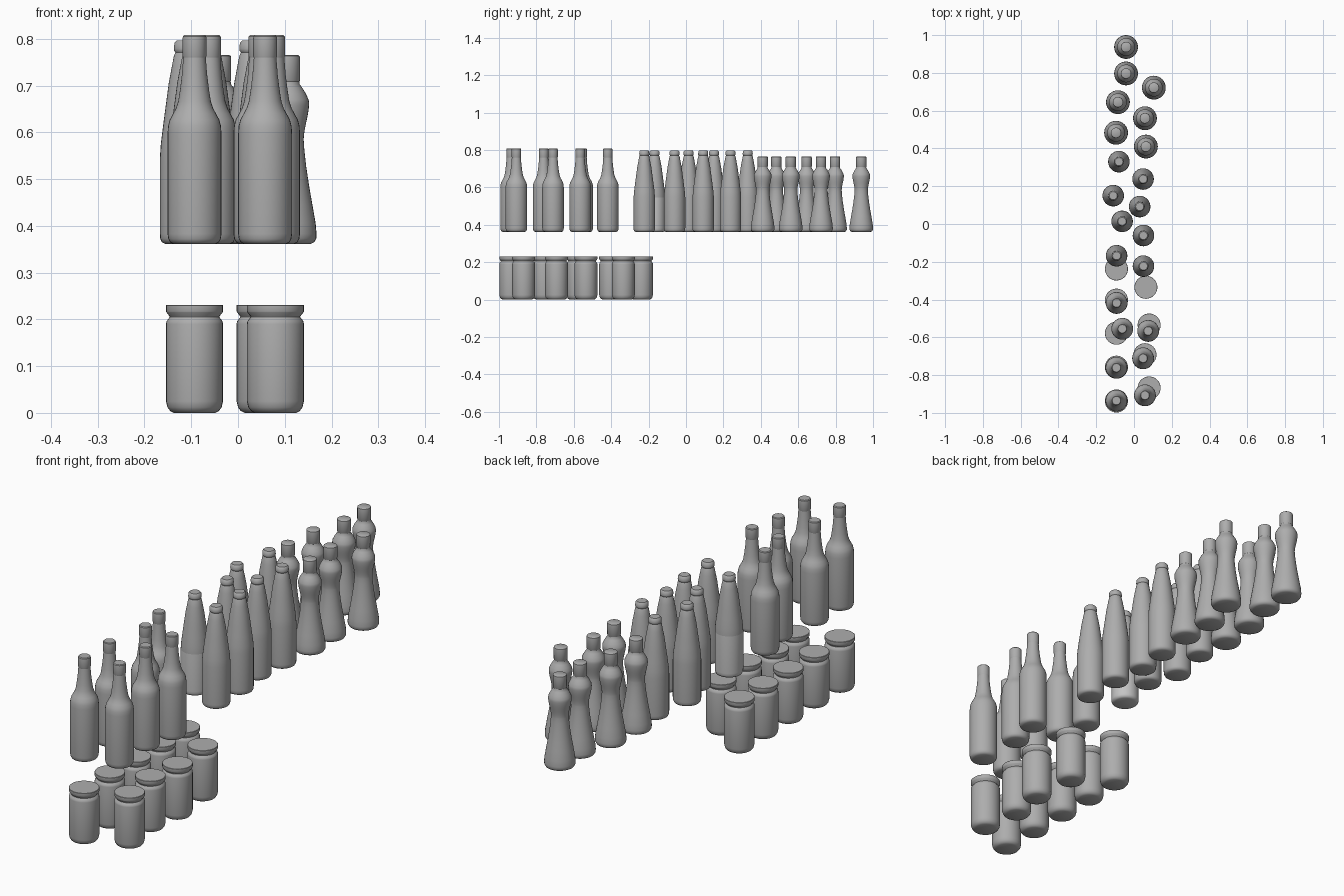
import bpy, bmesh, math

cube = bpy.data.objects.get("Cube")
if cube:
    bpy.data.objects.remove(cube, do_unlink=True)

SEGMENTS = 32
SHELF = 0.361  # height of the bottle row


def material(name, value):
    mat = bpy.data.materials.new(name)
    mat.use_nodes = True
    colour = (value, value, value, 1)
    mat.diffuse_color = colour
    mat.node_tree.nodes["Principled BSDF"].inputs["Base Color"].default_value = colour
    return mat


grey = material("plain grey", 0.42)
pale = material("pale label grey", 0.56)


def lathe(name, profile, ripple=None):
    """Spin (radius, height) points into a closed solid; ripple adds to the radius."""
    bm = bmesh.new()
    rings = []
    for r, z in profile:
        ring = []
        for i in range(SEGMENTS):
            a = math.tau * i / SEGMENTS
            rr = r + (ripple(a, z) if ripple else 0)
            ring.append(bm.verts.new((rr * math.cos(a), rr * math.sin(a), z)))
        rings.append(ring)
    for low, high in zip(rings, rings[1:]):
        for i in range(SEGMENTS):
            j = (i + 1) % SEGMENTS
            bm.faces.new((low[i], low[j], high[j], high[i]))
    bm.faces.new(rings[0][::-1])
    bm.faces.new(rings[-1])
    mesh = bpy.data.meshes.new(name)
    bm.to_mesh(mesh)
    bm.free()
    mesh.materials.append(grey)
    mesh.polygons.foreach_set("use_smooth", [True] * len(mesh.polygons))
    mesh.set_sharp_from_angle(angle=math.radians(40))
    return mesh


def place(name, meshes, spots, z=0):
    for n, (x, y) in enumerate(spots, 1):
        for part, mesh in meshes.items():
            ob = bpy.data.objects.new(f"{name}_{part}_{n}", mesh)
            ob.location = (x, y, z)
            bpy.context.collection.objects.link(ob)


# Storage jars with screw lids
jar = lathe("jar_body", [
    (.044, 0), (.052, .004), (.058, .012), (.061, .025), (.061, .190),
    (.060, .196), (.056, .201), (.053, .205), (.055, .216)])
lid = lathe("jar_lid", [(.053, .206), (.060, .215), (.061, .217), (.061, .230), (.060, .231)])
place("jar", {"body": jar, "lid": lid}, [
    (-.093, -.238), (-.093, -.403), (-.093, -.578), (-.093, -.758), (-.093, -.937),
    (.063, -.335), (.080, -.535), (.058, -.692), (.080, -.868)])

# Long-necked bottles
long_glass = lathe("long_neck_glass", [
    (.044, 0), (.052, .004), (.056, .011), (.0577, .022), (.0577, .235),
    (.0565, .253), (.053, .266), (.046, .279), (.040, .290), (.035, .305),
    (.031, .330), (.027, .362), (.024, .400)])
long_cap = lathe("long_neck_cap", [
    (.023, .396), (.0255, .402), (.0255, .438), (.025, .444), (.022, .447)])
place("long_neck_bottle", {"glass": long_glass, "cap": long_cap}, [
    (-.092, -.418), (-.062, -.555), (.075, -.566), (.048, -.711),
    (-.093, -.761), (.058, -.907), (-.093, -.935)], SHELF)

# Tapered bottles
taper_glass = lathe("tapered_glass", [
    (.045, 0), (.053, .004), (.0565, .012), (.057, .022), (.057, .186),
    (.055, .215), (.050, .255), (.044, .300), (.038, .345), (.0315, .380),
    (.027, .403), (.023, .412)])
taper_cap = lathe("tapered_cap", [
    (.022, .408), (.0265, .413), (.027, .418), (.026, .430), (.021, .436)])
tapered = [(-.080, .330), (.048, .238), (-.110, .150), (.030, .092),
           (-.063, .014), (.050, -.061), (.050, -.223)]
place("tapered_bottle", {"glass": taper_glass, "cap": taper_cap}, tapered, SHELF)

# One tapered bottle with a pale lower half
labelled_glass = taper_glass.copy()
labelled_glass.materials.append(pale)
for face in labelled_glass.polygons:
    if face.center.z < .186:
        face.material_index = 1
place("labelled_bottle", {"glass": labelled_glass, "cap": taper_cap}, [(-.092, -.168)], SHELF)


# Waisted bottles with swirling grooves under the shoulder
def swirl(a, z):
    if not .222 < z < .302:
        return 0
    fade = math.sin(math.pi * (z - .222) / .08)
    return .0022 * fade * math.sin(z * 270 + 2 * math.sin(a))


upper = []
for i in range(17):
    t = i / 16
    upper.append((.0355 + .0115 * t * t * (3 - 2 * t), .222 + .080 * t))
waist_glass = lathe("waisted_glass", [
    (.050, 0), (.058, .004), (.0625, .012), (.063, .022), (.061, .045),
    (.054, .085), (.047, .125), (.041, .165), (.037, .200)] + upper + [
    (.046, .309), (.040, .322), (.032, .335), (.027, .342), (.026, .352)])
waist_cap = lathe("waisted_cap", [
    (.025, .346), (.0275, .350), (.0275, .398), (.027, .402), (.024, .404)])
place("waisted_bottle", {"glass": waist_glass, "cap": waist_cap}, [
    (-.042, .937), (-.042, .797), (.105, .722), (-.085, .645),
    (.058, .560), (-.095, .483), (.063, .410)], SHELF)
